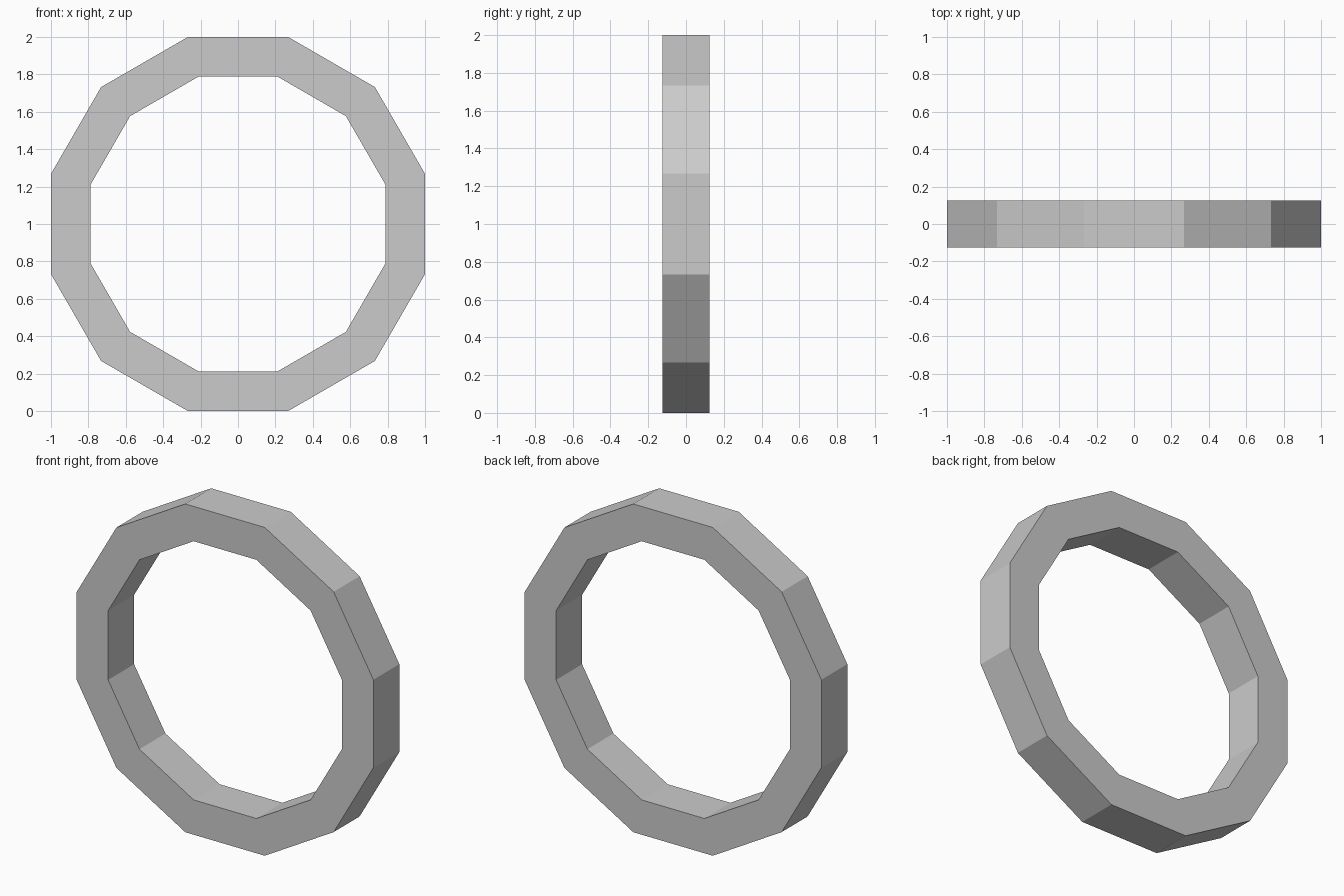
import bpy, bmesh, math

if "Cube" in bpy.data.objects:
    bpy.data.objects.remove(bpy.data.objects["Cube"])

SIDES = 12
OUTER, INNER = 1.0, 0.788   # distance from centre to the flat sides
HALF_DEPTH = 0.125


def loop(bm, apothem, y):
    """Closed 12-sided loop of vertices standing in the XZ plane."""
    r = apothem / math.cos(math.pi / SIDES)
    angles = [2 * math.pi * (i + 0.5) / SIDES for i in range(SIDES)]
    return [bm.verts.new((r * math.cos(a), y, 1 + r * math.sin(a))) for a in angles]


# Ring: a rectangular section carried round twelve flat sides
bm = bmesh.new()
section = [(OUTER, -HALF_DEPTH), (OUTER, HALF_DEPTH),
           (INNER, HALF_DEPTH), (INNER, -HALF_DEPTH)]
loops = [loop(bm, *p) for p in section]
for k in range(4):
    a, b = loops[k], loops[(k + 1) % 4]
    for i in range(SIDES):
        j = (i + 1) % SIDES
        bm.faces.new((a[i], a[j], b[j], b[i]))
bmesh.ops.recalc_face_normals(bm, faces=bm.faces)

mesh = bpy.data.meshes.new("ring")
bm.to_mesh(mesh)
bm.free()
bpy.context.collection.objects.link(bpy.data.objects.new("ring", mesh))
